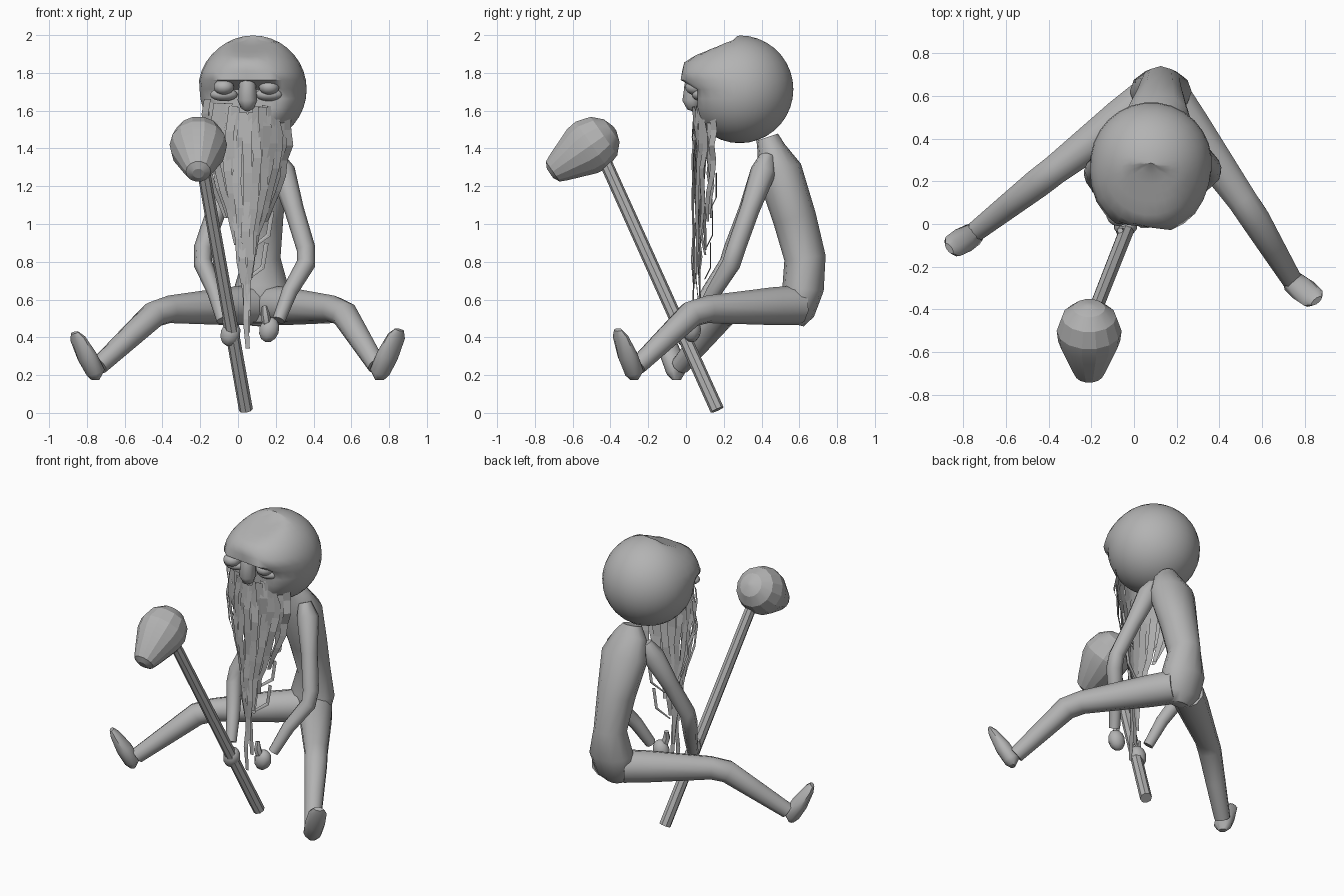
import bpy, bmesh, math, random
from mathutils import Vector, Matrix

if "Cube" in bpy.data.objects:
    bpy.data.objects.remove(bpy.data.objects["Cube"])

random.seed(4)
grey = bpy.data.materials.new("plain grey")
grey.diffuse_color = (0.45, 0.45, 0.45, 1)
grey.use_nodes = True
grey.node_tree.nodes["Principled BSDF"].inputs["Base Color"].default_value = grey.diffuse_color


def finish(bm, name, angle=None):
    """Turn a bmesh into a named object; angle gives smooth shading."""
    bmesh.ops.recalc_face_normals(bm, faces=bm.faces)
    me = bpy.data.meshes.new(name)
    bm.to_mesh(me)
    bm.free()
    me.materials.append(grey)
    ob = bpy.data.objects.new(name, me)
    bpy.context.collection.objects.link(ob)
    if angle:
        bpy.ops.object.select_all(action='DESELECT')
        ob.select_set(True)
        bpy.context.view_layer.objects.active = ob
        bpy.ops.object.shade_smooth_by_angle(angle=math.radians(angle))
    return ob


def tube(name, stations, sides=10, angle=50, side=(1, 0, 0)):
    """Loft through (point, radius across, radius deep) stations."""
    bm = bmesh.new()
    pts = [Vector(s[0]) for s in stations]
    rings = []
    for i, s in enumerate(stations):
        t = (pts[min(i + 1, len(pts) - 1)] - pts[max(i - 1, 0)]).normalized()
        a = Vector(side)
        a = (a - t * a.dot(t)).normalized()
        b = t.cross(a)
        ra, rb = s[1], s[-1]
        rings.append([bm.verts.new(pts[i] + a * ra * math.cos(w) + b * rb * math.sin(w))
                      for w in (2 * math.pi * k / sides for k in range(sides))])
    for r, q in zip(rings, rings[1:]):
        for k in range(sides):
            bm.faces.new((r[k], r[(k + 1) % sides], q[(k + 1) % sides], q[k]))
    bm.faces.new(rings[0])
    bm.faces.new(rings[-1])
    return finish(bm, name, angle)


def ball(name, loc, size, rot=(0, 0, 0), seg=14):
    bm = bmesh.new()
    bmesh.ops.create_uvsphere(bm, u_segments=seg, v_segments=seg // 2 + 1, radius=1)
    for v in bm.verts:
        v.co = Vector(v.co[i] * size[i] for i in range(3))
    for r, ax in zip(rot, 'XYZ'):
        bmesh.ops.rotate(bm, verts=bm.verts, cent=(0, 0, 0),
                         matrix=Matrix.Rotation(r, 3, ax))
    bmesh.ops.translate(bm, verts=bm.verts, vec=loc)
    return finish(bm, name, 60)


# Head: sphere with flattened face and jutting brow shelf
bm = bmesh.new()
bmesh.ops.create_uvsphere(bm, u_segments=28, v_segments=18, radius=0.285)
for v in bm.verts:
    x, y, z = v.co
    if y < -0.02:
        front = min(1, -y / 0.16)
        if 0.04 < z < 0.2:
            k = 1 + 0.2 * front * (1 if z < 0.16 else 0.6)
            x, y = x * (1 + (k - 1) * 0.3), max(y * k, -0.30)
        elif z <= 0.04:
            y = max(y, -0.205)
        z = min(z, 0.15 + (y + 0.3) * 0.4)
    v.co = (x, y, z)
bmesh.ops.rotate(bm, verts=bm.verts, cent=(0, 0, 0), matrix=Matrix.Rotation(-0.12, 3, 'Z'))
bmesh.ops.translate(bm, verts=bm.verts, vec=(0.08, 0.285, 1.713))
finish(bm, "head", 60)

# Eyes, eye bags and drooping nose
for x, y, n in ((-0.075, 0.045, "left"), (0.165, 0.05, "right")):
    ball(n + "_eye", (x, y, 1.725), (0.055, 0.055, 0.042))
    ball(n + "_eye_bag", (x, y + 0.03, 1.685), (0.075, 0.05, 0.035))
tube("nose", [((0.05, 0.06, 1.835), 0.025), ((0.05, 0.04, 1.81), 0.042),
              ((0.05, 0.035, 1.73), 0.045), ((0.05, 0.03, 1.655), 0.052),
              ((0.05, 0.04, 1.615), 0.036), ((0.05, 0.045, 1.60), 0.012)])


# Beard: ragged flat strips hanging in a narrowing curtain
def spread(z):
    table = [(0.3, 0.0), (0.6, 0.18), (0.95, 0.42), (1.13, 0.75), (1.42, 1.12), (1.7, 0.98)]
    for (z0, s0), (z1, s1) in zip(table, table[1:]):
        if z <= z1:
            return s0 + (s1 - s0) * (z - z0) / (z1 - z0)
    return 0.98


bm = bmesh.new()
count = 17
for i in range(count):
    u = -1 + 2 * i / (count - 1)
    top = 1.67 - 0.06 * (1 - abs(u)) - random.uniform(0, 0.03)
    end = 0.36 + 0.65 * abs(u) ** 1.3 + random.uniform(0, 0.2)
    if i == count // 2:
        end = 0.34
    prev = None
    for k in range(9):
        t = k / 8
        z = top + (end - top) * t
        s = spread(z)
        x = 0.045 + 0.205 * u * s + random.uniform(-0.008, 0.008)
        y = 0.035 + 0.1 * u * u * (0.4 + 0.6 * s) + 0.035 * (i % 2) * t + random.uniform(-0.01, 0.01)
        w = 0.024 * (1 - 0.55 * t ** 3)
        d = Vector((1, 0.9 * u, 0)).normalized() * w
        cur = [bm.verts.new(Vector((x, y, z)) - d), bm.verts.new(Vector((x, y, z)) + d)]
        if prev:
            bm.faces.new((prev[0], prev[1], cur[1], cur[0]))
        prev = cur
finish(bm, "beard")

# Small curled wisps at the beard's edge
for x, y, z in ((0.17, 0.13, 1.12), (0.13, 0.11, 0.92), (0.1, 0.1, 0.75)):
    tube("beard_wisp", [((x + 0.05, y + 0.03, z + 0.15), 0.012, 0.003),
                        ((x + 0.03, y + 0.03, z + 0.02), 0.012, 0.003),
                        ((x - 0.05, y, z - 0.04), 0.008, 0.003)], 4, None)

# Torso: leaning, hunched body
tube("torso", [((0.10, 0.43, 1.46), 0.06, 0.06), ((0.10, 0.45, 1.40), 0.11, 0.075),
               ((0.11, 0.495, 1.28), 0.155, 0.12), ((0.12, 0.575, 1.03), 0.12, 0.115),
               ((0.125, 0.63, 0.82), 0.10, 0.11), ((0.125, 0.62, 0.66), 0.145, 0.11),
               ((0.12, 0.59, 0.53), 0.13, 0.09), ((0.12, 0.575, 0.47), 0.07, 0.05)], 12)

# Legs with upturned feet
legs = {
    "left": ((0.06, 0.58, 0.57), (-0.06, 0.49, 0.565), (-0.42, 0.215, 0.545),
             (-0.735, -0.03, 0.25), (-0.755, -0.05, 0.215), (-0.865, -0.115, 0.425)),
    "right": ((0.17, 0.59, 0.57), (0.26, 0.46, 0.565), (0.55, 0.05, 0.545),
              (0.735, -0.255, 0.25), (0.75, -0.275, 0.215), (0.855, -0.36, 0.44)),
}
for n, (root, hip, knee, ankle, heel, toe) in legs.items():
    root, hip, knee, ankle, heel, toe = map(Vector, (root, hip, knee, ankle, heel, toe))
    tube(n + "_leg", [(root, 0.105), (hip, 0.1), (hip.lerp(knee, 0.85), 0.073),
                      (knee.lerp(ankle, 0.08), 0.072), (knee.lerp(ankle, 0.5), 0.062),
                      (ankle, 0.05)], 10, 50, (0, 0, 1))
    across = (heel - knee).cross(toe - heel)
    tube(n + "_foot", [(heel + Vector((0, 0, -0.04)), 0.025, 0.02), (heel, 0.056, 0.05),
                       (heel.lerp(toe, 0.4), 0.062, 0.05), (heel.lerp(toe, 0.85), 0.056, 0.03),
                       (toe, 0.03, 0.014)], 10, 50, across)

# Arms with fists and thumbs
arms = {
    "left": ((0.0, 0.43, 1.36), (-0.04, 0.41, 1.28), (-0.185, 0.25, 0.87),
             (-0.08, 0.04, 0.49), (-0.04, -0.01, 0.42)),
    "right": ((0.2, 0.43, 1.36), (0.235, 0.41, 1.28), (0.36, 0.265, 0.87),
              (0.215, 0.07, 0.49), (0.165, 0.03, 0.44)),
}
for n, pts in arms.items():
    top, shoulder, elbow, wrist, hand = map(Vector, pts)
    tube(n + "_arm", [(top, 0.04), (shoulder, 0.068), (shoulder.lerp(elbow, 0.5), 0.052),
                      (elbow, 0.05), (elbow - Vector((0, 0.025, 0.08)), 0.05),
                      (elbow.lerp(wrist, 0.6), 0.042), (wrist, 0.034)], 8, 50, (0, 1, 0))
    ball(n + "_hand", hand, (0.055, 0.05, 0.068), (0, 0.3, 0), 10)
    tube(n + "_thumb", [(hand + Vector((-0.01, -0.01, 0.02)), 0.025),
                        (hand + Vector((-0.02, -0.03, 0.08)), 0.024),
                        (hand + Vector((-0.025, -0.02, 0.125)), 0.014)], 6)

# Staff and tapered mallet head
foot, tip = Vector((0.042, 0.165, 0.016)), Vector((-0.20, -0.45, 1.38))
tube("mallet_handle", [(foot, 0.037), (tip, 0.034)], 8, None)
centre, axis = Vector((-0.21, -0.50, 1.42)), Vector((0.0, -0.82, -0.57))
profile = [(-0.15, 0.015), (-0.13, 0.075), (-0.08, 0.127), (0, 0.152), (0.06, 0.145),
           (0.21, 0.085), (0.25, 0.066), (0.268, 0.03)]
tube("mallet_head", [(centre + axis * t, r) for t, r in profile], 14, 20)
